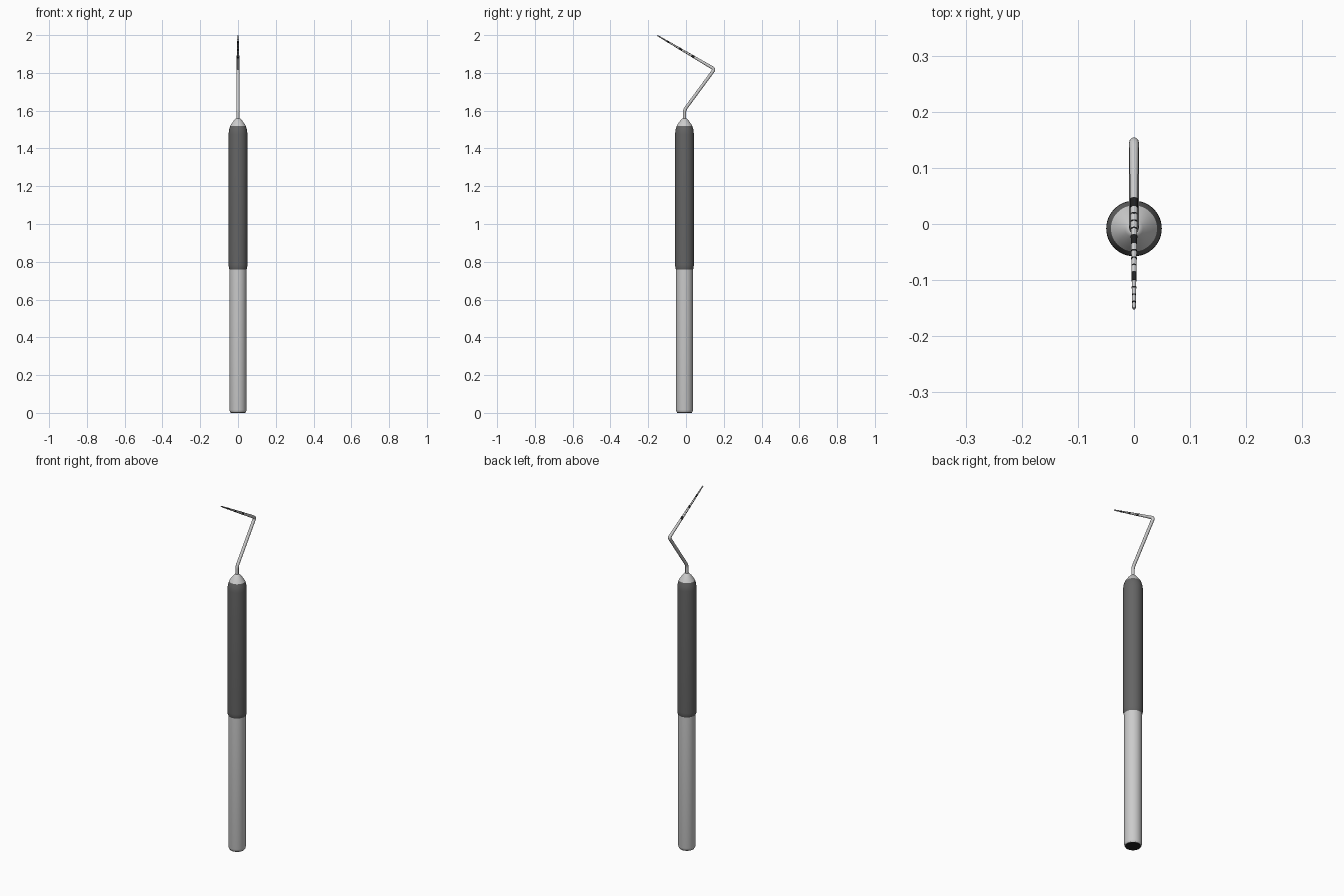
import bpy, bmesh, math
from mathutils import Vector

if "Cube" in bpy.data.objects:
    bpy.data.objects.remove(bpy.data.objects["Cube"])

CY = -0.008          # handle axis offset in y


def material(name, v):
    m = bpy.data.materials.new(name)
    m.diffuse_color = (v, v, v, 1)
    m.use_nodes = True
    m.node_tree.nodes["Principled BSDF"].inputs["Base Color"].default_value = m.diffuse_color
    return m


rubber = material("dark_rubber", 0.13)
black = material("black_marking", 0.015)


def finish(name, bm, mat=None):
    bmesh.ops.recalc_face_normals(bm, faces=bm.faces)
    me = bpy.data.meshes.new(name)
    bm.to_mesh(me)
    bm.free()
    ob = bpy.data.objects.new(name, me)
    bpy.context.collection.objects.link(ob)
    if mat:
        me.materials.append(mat)
    bpy.ops.object.select_all(action='DESELECT')
    bpy.context.view_layer.objects.active = ob
    ob.select_set(True)
    bpy.ops.object.shade_smooth_by_angle(angle=math.radians(32))
    return ob


def sweep(name, points, radii, mat=None, sides=48):
    """Capped round tube along points lying in the plane x = 0."""
    bm = bmesh.new()
    pts = [Vector((0, y, z)) for y, z in points]
    rings = []
    n = len(pts)
    for i, (p, r) in enumerate(zip(pts, radii)):
        t = (pts[min(i + 1, n - 1)] - pts[max(i - 1, 0)]).normalized()
        u = Vector((1, 0, 0))
        v = t.cross(u)
        rings.append([bm.verts.new(p + r * (math.cos(a) * u + math.sin(a) * v))
                      for a in (2 * math.pi * k / sides for k in range(sides))])
    for a, b in zip(rings, rings[1:]):
        for k in range(sides):
            j = (k + 1) % sides
            bm.faces.new((a[k], a[j], b[j], b[k]))
    bm.faces.new(rings[0])
    bm.faces.new(rings[-1])
    return finish(name, bm, mat)


def lathe(name, profile, mat=None):
    """Solid of revolution about the handle axis from (radius, z) pairs."""
    return sweep(name, [(CY, z) for r, z in profile], [r for r, z in profile], mat)


# Handle: steel body, dark end plug, rubber grip and steel nose cone
lathe("handle", [(0.040, 0.003), (0.043, 0.007), (0.045, 0.016), (0.045, 0.80)])
lathe("end_plug", [(0.0385, 0.0), (0.0385, 0.01)], black)
lathe("grip", [(0.0455, 0.76), (0.0485, 0.768), (0.0495, 0.785), (0.0495, 1.475),
               (0.0488, 1.487), (0.0465, 1.502), (0.041, 1.52)], rubber)
lathe("nose_cone", [(0.041, 1.51), (0.041, 1.52), (0.034, 1.531), (0.024, 1.545),
                    (0.016, 1.554), (0.012, 1.558), (0.009, 1.559)])


def fillet(a, c, b, d, steps=8):
    """Rounded corner at c between a and b."""
    a, b, c = Vector(a), Vector(b), Vector(c)
    p, q = c + (a - c).normalized() * d, c + (b - c).normalized() * d
    return [tuple(p.lerp(c, s / steps).lerp(c.lerp(q, s / steps), s / steps))
            for s in range(steps + 1)]


# Bent shank
base, knee = (CY, 1.55), (CY, 1.604)
elbow, tip = (0.151, 1.820), (-0.1515, 1.998)
path = [base] + fillet(base, knee, elbow, 0.015) + fillet(knee, elbow, tip, 0.015)
sweep("shank", path, [0.0085] * len(path), sides=24)

# Tapered probe, from the elbow to the tip
T, E = Vector(tip), Vector(elbow)
axis = (E - T).normalized()
length = (E - T).length - 0.0145
unit = 0.01515                       # one graduation


def radius(s):
    return 0.0030 + (0.0085 - 0.0030) * min(s / length, 1)


def along(s):
    return tuple(T + axis * s)


stations = [0, 0.001, length]
sweep("probe", [along(s) for s in stations],
      [0.0022, 0.0031, 0.0085], sides=24)

# Graduations: thin line at each step, wide band at every fifth
for i in range(1, 16):
    end = i * unit
    wide = i % 5 == 0
    start = end - (unit if wide else 0.0026)
    sweep("wide_band" if wide else "thin_ring", [along(start), along(end)],
          [radius(start) + 0.0004, radius(end) + 0.0004], black, 24)
